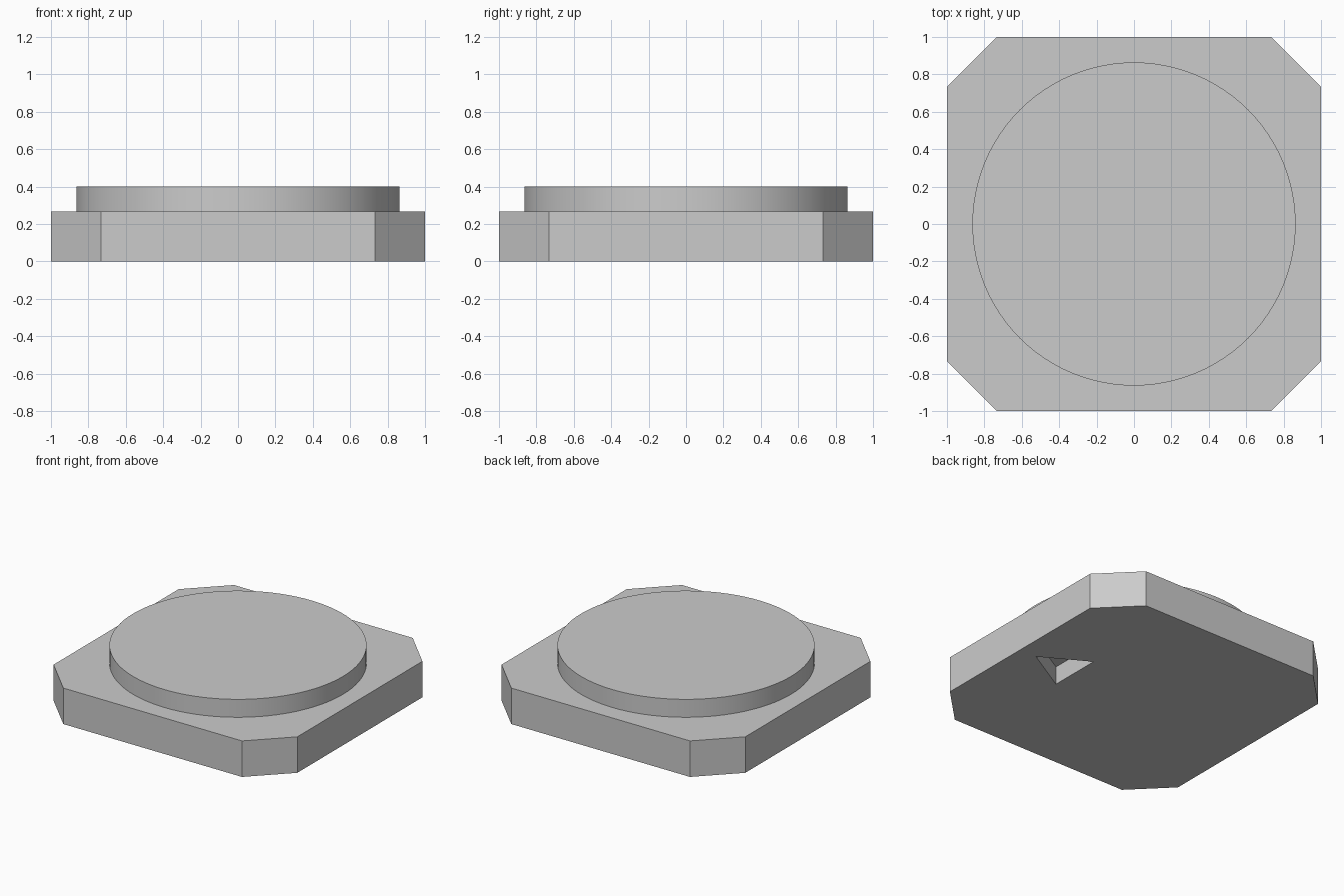
import bpy
import bmesh
from math import pi, cos, sin, radians

cube = bpy.data.objects.get("Cube")
if cube:
    bpy.data.objects.remove(cube, do_unlink=True)

GREY = (0.6, 0.6, 0.6, 1.0)
BASE_HEIGHT = 0.267
DISC_HEIGHT = 0.133
CHAMFER = 0.267

material = bpy.data.materials.new("light grey")
material.use_nodes = True
material.diffuse_color = GREY
material.node_tree.nodes["Principled BSDF"].inputs["Base Color"].default_value = GREY


def prism(name, outline, bottom, top):
    """Extrude a flat counter-clockwise outline between two heights."""
    bm = bmesh.new()
    face = bm.faces.new([bm.verts.new((x, y, bottom)) for x, y in outline])
    extruded = bmesh.ops.extrude_face_region(bm, geom=[face], use_keep_orig=True)
    lifted = [v for v in extruded["geom"] if isinstance(v, bmesh.types.BMVert)]
    bmesh.ops.translate(bm, verts=lifted, vec=(0, 0, top - bottom))
    bmesh.ops.recalc_face_normals(bm, faces=bm.faces[:])
    mesh = bpy.data.meshes.new(name)
    bm.to_mesh(mesh)
    bm.free()
    mesh.materials.append(material)
    obj = bpy.data.objects.new(name, mesh)
    bpy.context.collection.objects.link(obj)
    return obj


def polygon(sides, radius, cx=0.0):
    return [(cx + radius * cos(2 * pi * i / sides), radius * sin(2 * pi * i / sides))
            for i in range(sides)]


def select_only(obj):
    bpy.ops.object.select_all(action="DESELECT")
    obj.select_set(True)
    bpy.context.view_layer.objects.active = obj


# Square base with chamfered corners
c = 1 - CHAMFER
octagon = [(1, -c), (1, c), (c, 1), (-c, 1), (-1, c), (-1, -c), (-c, -1), (c, -1)]
base = prism("base", octagon, 0, BASE_HEIGHT)

# Triangular pointer recess in the underside, aimed at +x
cutter = prism("pointer_cutter", polygon(3, 0.227, 0.633), -0.1, BASE_HEIGHT / 2)
cutter.hide_render = True
cut = base.modifiers.new("pointer_recess", "BOOLEAN")
cut.operation = "DIFFERENCE"
cut.solver = "EXACT"
cut.object = cutter
select_only(base)
bpy.ops.object.modifier_apply(modifier=cut.name)
bpy.data.objects.remove(cutter, do_unlink=True)

# Raised round disc on top
disc = prism("top_disc", polygon(96, 0.864), BASE_HEIGHT, BASE_HEIGHT + DISC_HEIGHT)
select_only(disc)
bpy.ops.object.shade_smooth_by_angle(angle=radians(30))
